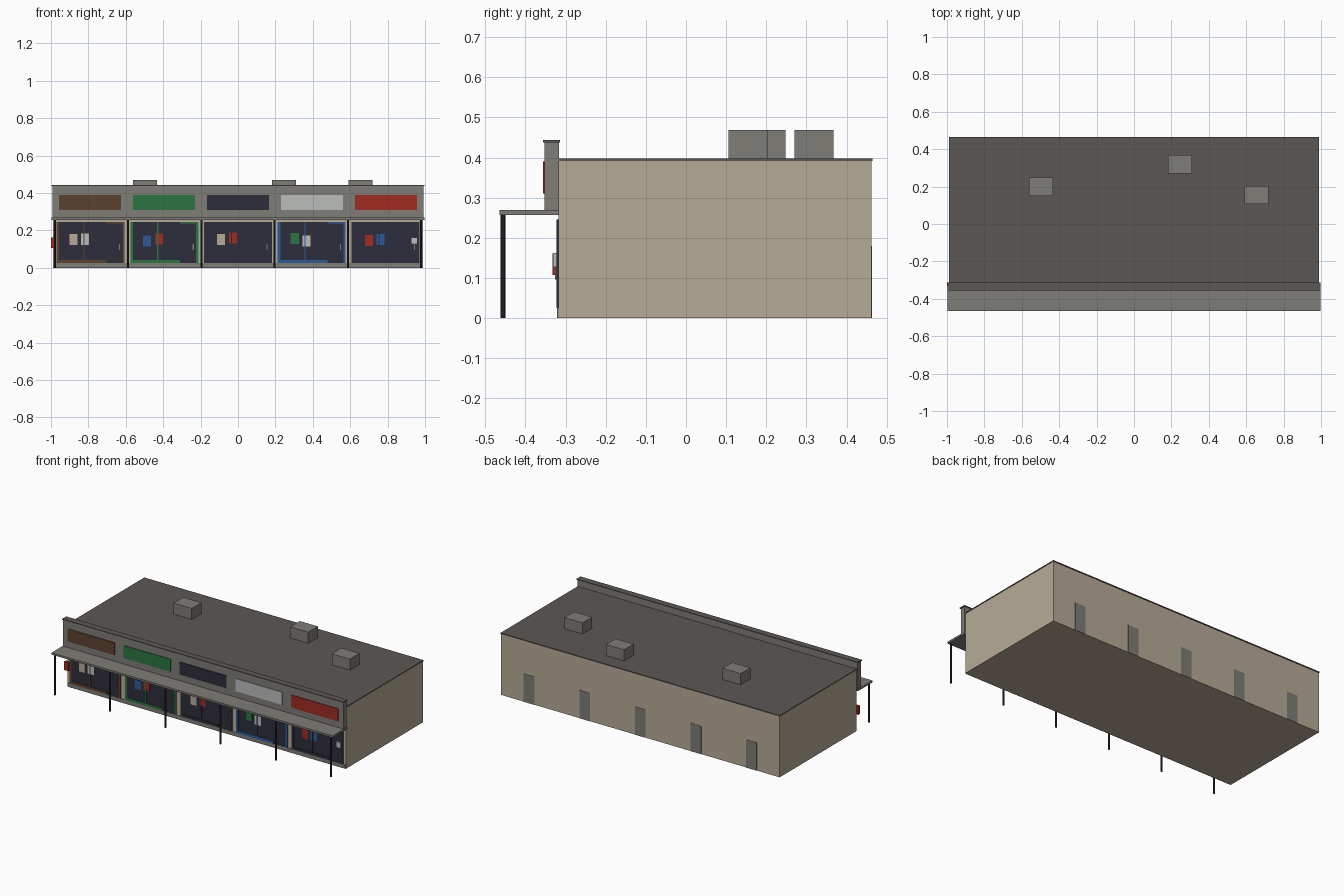
import bpy, bmesh

if "Cube" in bpy.data.objects:
    bpy.data.objects.remove(bpy.data.objects["Cube"])

def mat(name, r, g, b):
    m = bpy.data.materials.new(name)
    m.diffuse_color = (r, g, b, 1)
    m.use_nodes = True
    m.node_tree.nodes["Principled BSDF"].inputs["Base Color"].default_value = m.diffuse_color
    return m

beige = mat("beige wall", .47, .41, .31)
grey = mat("warm grey", .215, .205, .18)
roof_dark = mat("dark roof grey", .105, .095, .088)
navy = mat("dark navy", .026, .026, .045)
brown = mat("brown", .107, .055, .026)
green = mat("green", .025, .18, .055)
red = mat("red", .36, .023, .016)
white = mat("off white", .50, .51, .50)
blue = mat("blue", .026, .098, .32)

def box(name, m, x, y, z):
    """Box from (min, max) pairs on each axis."""
    me = bpy.data.meshes.new(name)
    bm = bmesh.new()
    bmesh.ops.create_cube(bm, size=1)
    for v in bm.verts:
        v.co = [lo + (hi - lo) * (c + .5) for c, (lo, hi) in zip(v.co, (x, y, z))]
    bm.to_mesh(me)
    bm.free()
    me.materials.append(m)
    ob = bpy.data.objects.new(name, me)
    bpy.context.collection.objects.link(ob)
    return ob

FRONT, BACK = -.318, .462

def plate(name, m, x, z, depth):
    """Thin plate standing on the front wall."""
    return box(name, m, x, (FRONT - depth, FRONT + .002), z)

# Main volume, roof, parapet and canopy
box("building_body", beige, (-.988, .988), (FRONT, BACK), (0, .391))
box("roof_slab", roof_dark, (-.99, .99), (-.32, .465), (.391, .398))
box("parapet_sign_band", grey, (-.993, .993), (-.352, -.317), (.268, .438))
box("parapet_cap", roof_dark, (-.998, .998), (-.356, -.314), (.438, .444))
box("canopy", grey, (-.997, .997), (-.465, -.317), (.257, .269))

# Canopy posts
for i in range(6):
    x = -.979 + i * .3916
    bpy.ops.mesh.primitive_cylinder_add(vertices=8, radius=.0058, depth=.258, location=(x, -.456, .129))
    post = bpy.context.object
    post.name = "canopy_post"
    post.data.materials.append(navy)

# Rooftop units
for x, y in ((-.497, .199), (.245, .319), (.655, .155)):
    box("rooftop_unit", grey, (x - .064, x + .064), (y - .049, y + .049), (.397, .469))

# Sill along the shop fronts
plate("front_sill", grey, (-.985, .985), (0, .025), .003)

# Five shops: sign colour, frame colour, posters (colour, x, z)
shops = (
    (brown, brown, ((beige, -.88, .151), (white, -.818, .153))),
    (green, green, ((blue, -.486, .144), (red, -.423, .155))),
    (navy, navy, ((beige, -.091, .151), (red, -.027, .16))),
    (white, blue, ((green, .304, .157), (white, .366, .144))),
    (red, navy, ((red, .70, .147), (blue, .762, .152))),
)
for i, (sign, frame, posters) in enumerate(shops):
    c = (i - 2) * .394
    s = (i - 2) * .396
    box("sign_panel", sign, (s - .166, s + .166), (-.356, -.35), (.31, .39))
    plate("shop_glass", navy, (c - .18, c + .18), (.025, .246), .002)
    # Display window frame
    plate("window_frame_left", frame, (c - .182, c - .168), (.025, .246), .005)
    plate("window_frame_bottom", frame, (c - .182, c + .085), (.025, .042), .005)
    plate("window_mullion", frame, (c - .038, c - .032), (.04, .246), .005)
    # Door frame and handle
    plate("door_frame_top", frame, (c + .085, c + .182), (.236, .246), .005)
    plate("door_frame_right", frame, (c + .17, c + .182), (.025, .246), .005)
    plate("door_handle", grey, (c + .152, c + .158), (.096, .128), .009)
    for m, x, z in posters:
        plate("window_poster", m, (x - .022, x + .022), (z - .03, z + .03), .004)
    # Rear service door
    box("back_door", grey, (c - .038, c + .038), (BACK - .002, BACK + .002), (0, .18))

# Wall boxes at both front corners
plate("right_wall_box", white, (.925, .957), (.127, .162), .013)
box("left_wall_box", red, (-1.0, -.972), (-.332, -.314), (.107, .161))
